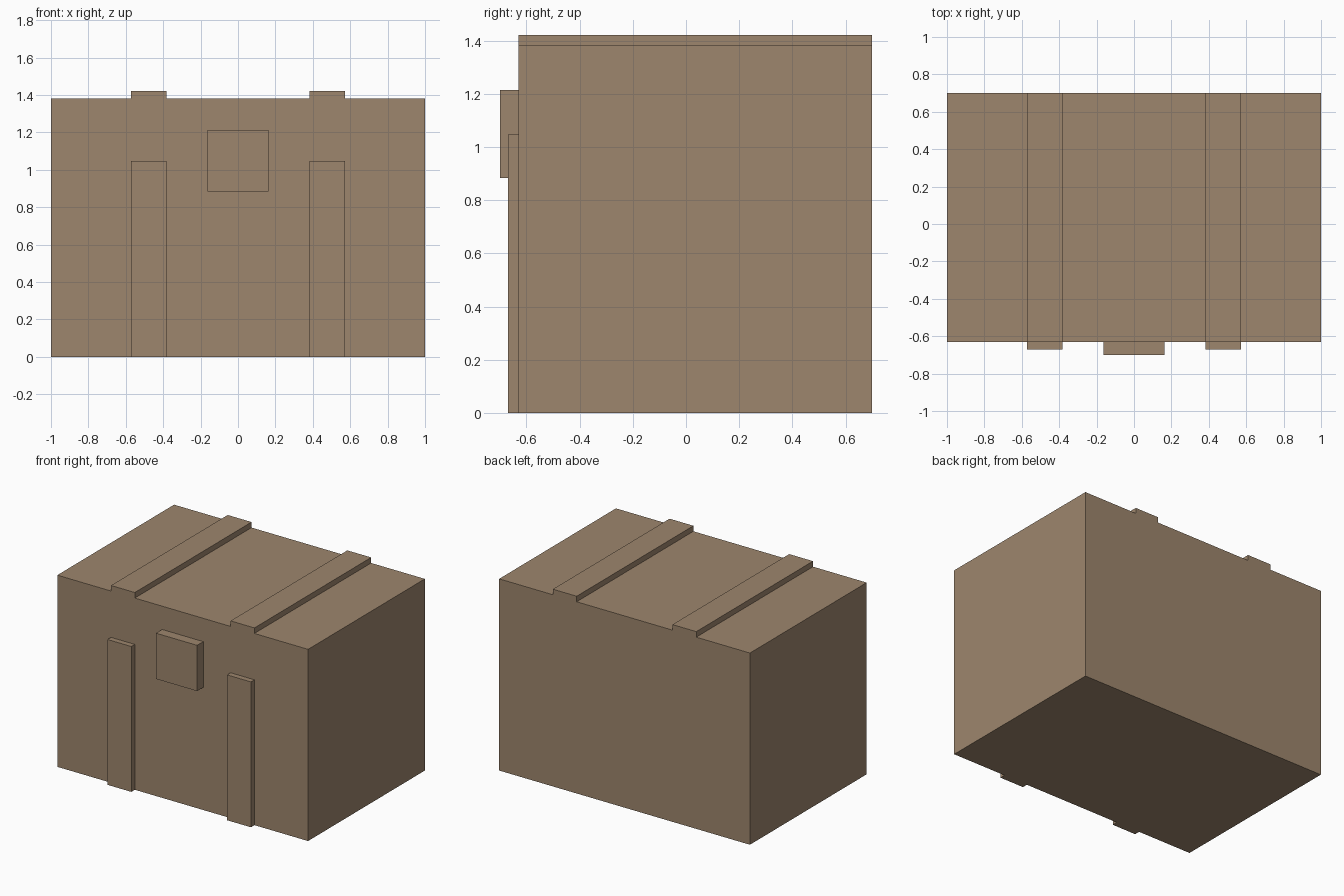
import bpy

cube = bpy.data.objects.get("Cube")
if cube:
    bpy.data.objects.remove(cube, do_unlink=True)

# Single flat wood colour
wood = bpy.data.materials.new("tan_wood")
wood.use_nodes = True
colour = (0.337, 0.238, 0.153, 1.0)
wood.diffuse_color = colour
wood.node_tree.nodes["Principled BSDF"].inputs["Base Color"].default_value = colour


def box(name, low, high):
    """Flat-shaded box between two opposite corners."""
    bpy.ops.mesh.primitive_cube_add(size=1)
    obj = bpy.context.object
    obj.name = obj.data.name = name
    for v in obj.data.vertices:
        v.co = [h if c > 0 else l for c, l, h in zip(v.co, low, high)]
    obj.data.materials.append(wood)
    return obj


FRONT, BACK, TOP = -0.63, 0.70, 1.382
STRAP = 0.04               # strap thickness
INNER, OUTER = 0.382, 0.572  # strap edges in x

# Chest body
box("chest_body", (-1, FRONT, 0), (1, BACK, TOP))

# Lid straps and front straps, mirrored left and right
for side, x0, x1 in (("left", INNER, OUTER), ("right", -OUTER, -INNER)):
    box(side + "_lid_strap", (x0, FRONT, TOP), (x1, BACK, TOP + STRAP))
    box(side + "_front_strap", (x0, FRONT - STRAP, 0), (x1, FRONT, 1.048))

# Lock plate on the front
box("lock_plate", (-0.164, -0.70, 0.884), (0.164, FRONT, 1.214))
